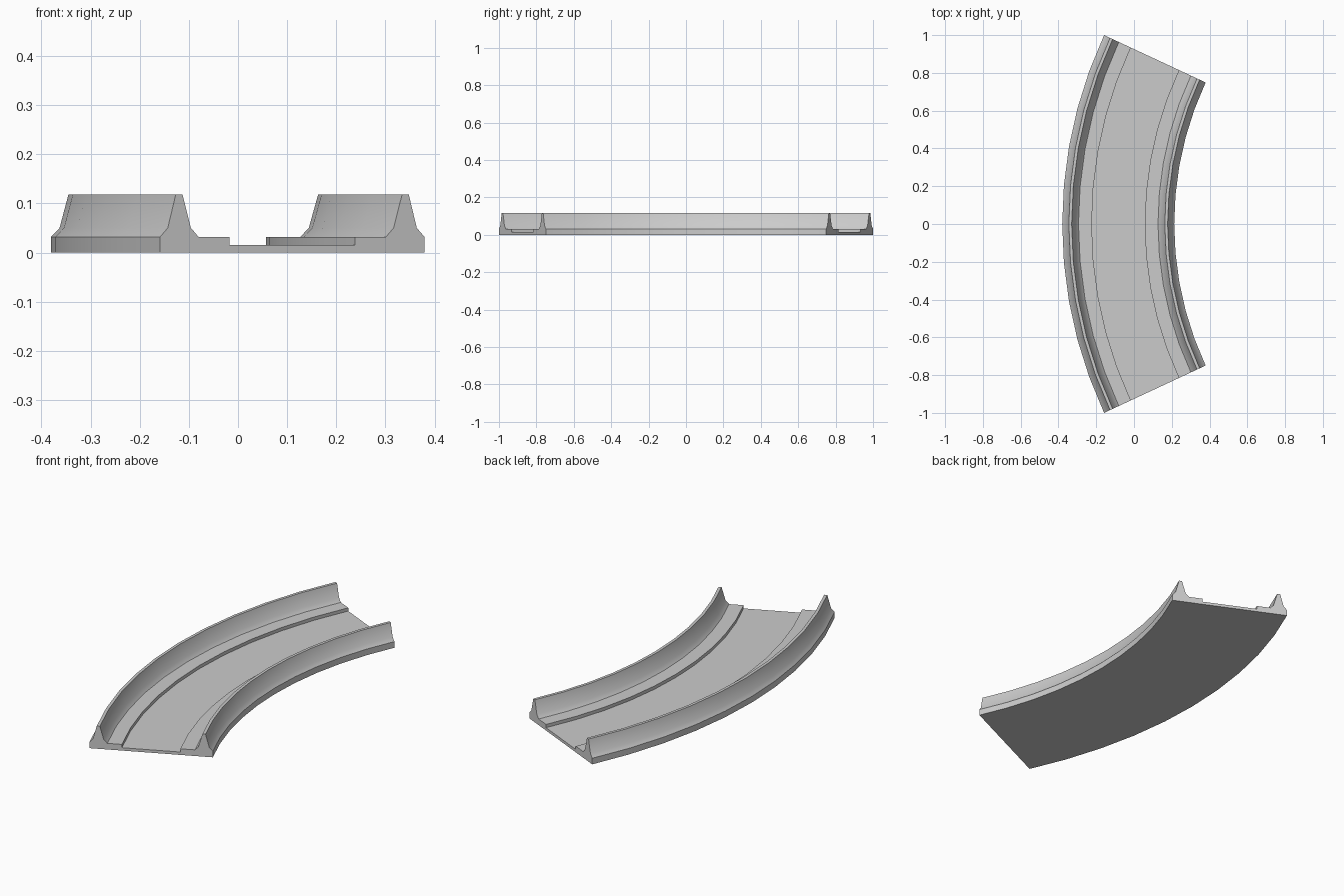
import bpy, bmesh
from math import sin, cos, radians

if "Cube" in bpy.data.objects:
    bpy.data.objects.remove(bpy.data.objects["Cube"])

OUTER_R = 2.366      # radius of the outer edge
WIDTH = 0.593        # radial width of the track
HALF_ANGLE = 25      # the piece spans 50 degrees
SEGMENTS = 10
CENTRE_X = OUTER_R - 0.38

# Half cross-section: distance in from the edge, height (wall, ledge, recess)
half = [(0, 0), (0, 0.032), (0.017, 0.05), (0.035, 0.118), (0.050, 0.118),
        (0.069, 0.05), (0.086, 0.032), (0.156, 0.032), (0.156, 0.015)]
profile = half + [(WIDTH - d, z) for d, z in reversed(half)]

# Sweep the mirrored section around the bend
bm = bmesh.new()
rings = []
for i in range(SEGMENTS + 1):
    a = radians(-HALF_ANGLE + 2 * HALF_ANGLE * i / SEGMENTS)
    rings.append([bm.verts.new((CENTRE_X - (OUTER_R - d) * cos(a),
                                (OUTER_R - d) * sin(a), z)) for d, z in profile])
n = len(profile)
for r0, r1 in zip(rings, rings[1:]):
    for j in range(n):
        k = (j + 1) % n
        bm.faces.new((r0[j], r0[k], r1[k], r1[j]))

# End caps
bm.faces.new(rings[0])
bm.faces.new(rings[-1][::-1])
bmesh.ops.recalc_face_normals(bm, faces=bm.faces[:])

mesh = bpy.data.meshes.new("curved_track")
bm.to_mesh(mesh)
bm.free()
track = bpy.data.objects.new("curved_track", mesh)
bpy.context.collection.objects.link(track)

# Smooth along the bend, crisp at the lips and ends
bpy.context.view_layer.objects.active = track
track.select_set(True)
bpy.ops.object.shade_smooth_by_angle(angle=radians(32))
